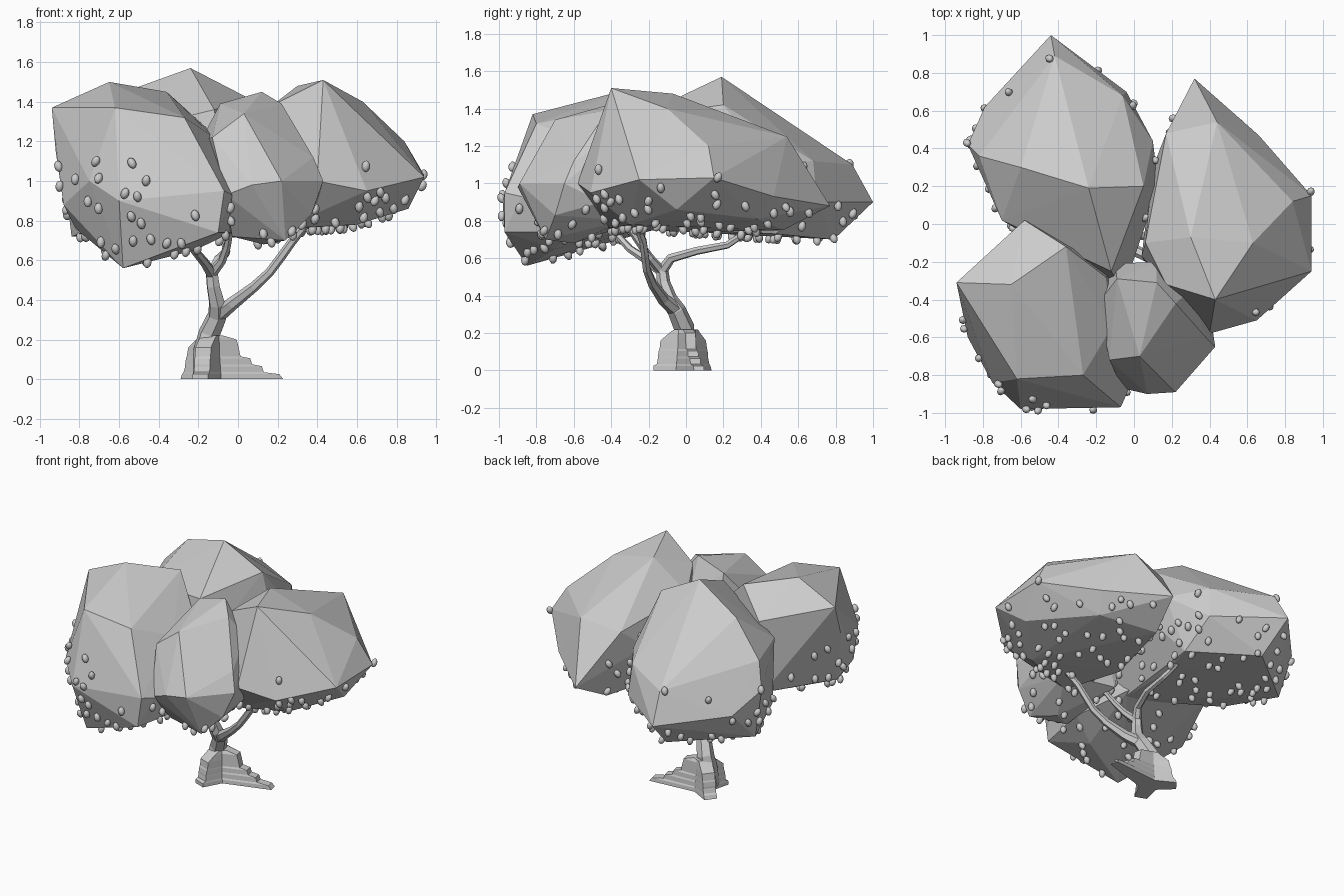
import bpy, bmesh, math, random
from mathutils import Vector, Matrix, Euler

if "Cube" in bpy.data.objects:
    bpy.data.objects.remove(bpy.data.objects["Cube"])

random.seed(4)


def make_object(name, bm):
    bmesh.ops.recalc_face_normals(bm, faces=bm.faces[:])
    me = bpy.data.meshes.new(name)
    bm.to_mesh(me)
    ob = bpy.data.objects.new(name, me)
    bpy.context.collection.objects.link(ob)
    return ob


# Faceted foliage clumps, each the hull of its key corners
def clump(name, pts):
    bm = bmesh.new()
    for p in pts:
        bm.verts.new(p)
    bmesh.ops.convex_hull(bm, input=bm.verts[:], use_existing_faces=False)
    loose = [v for v in bm.verts if not v.link_faces]
    bmesh.ops.delete(bm, geom=loose, context='VERTS')
    ob = make_object(name, bm)
    bm.free()
    return ob


back_left = [
    (-.24, .19, 1.57), (-.44, 1.0, .90), (-.35, .68, 1.23), (-.42, .89, 1.1),
    (-.60, .30, 1.44), (-.88, .42, 1.05), (-.79, .62, .92), (-.82, .36, 1.22),
    (-.70, .02, 1.22), (.13, .20, 1.1), (.10, .44, 1.1), (-.06, .68, 1.12),
    (-.04, .70, .90), (-.06, -.36, 1.0), (-.12, -.25, 1.36), (.05, .20, 1.42),
    (-.40, .79, .70), (-.84, .43, .72), (-.70, .04, .77), (-.10, .20, .73),
    (-.15, -.30, .77), (-.02, .48, .73)]
front_left = [
    (-.94, -.31, 1.37), (-.65, -.32, 1.5), (-.58, .02, 1.3), (-.36, -.12, 1.45),
    (-.62, -.82, 1.37), (-.27, -.80, 1.32), (-.12, -.55, 1.22), (-.15, -.28, 1.26),
    (-.03, -.88, .93), (-.02, -.55, .98), (-.07, -.97, .95), (-.60, -.98, .90),
    (-.75, -.84, 1.0), (-.92, -.40, 1.15), (-.88, -.60, .88), (-.82, -.50, .76),
    (-.58, -.85, .56), (-.22, -.70, .65), (-.10, -.97, .74), (-.60, 0, .80),
    (-.12, -.20, .78), (-.03, -.60, .74)]
front_small = [
    (.12, -.31, 1.45), (-.09, -.29, 1.39), (.22, -.42, 1.39), (.03, -.70, 1.34),
    (-.13, -.72, 1.22), (-.19, -.42, 1.2), (-.06, -.87, .93), (-.03, -.70, .72),
    (.13, -.60, .68), (.24, -.75, .70), (.37, -.70, .83), (.43, -.65, 1.0),
    (.38, -.60, 1.12), (.40, -.45, .90), (.30, -.35, 1.25), (.12, -.20, 1.2),
    (-.10, -.21, 1.15), (.22, -.89, 1.0), (.07, -.90, .98), (-.05, -.25, .80),
    (.30, -.33, .80)]
right = [
    (.43, -.40, 1.51), (.17, .48, 1.2), (.44, .54, 1.25), (.32, .77, .88),
    (.94, -.25, 1.02), (.94, .15, 1.03), (.84, .12, 1.2), (.63, -.10, 1.4),
    (.66, .47, .93), (.30, -.07, 1.48), (.17, -.32, 1.38), (.40, -.58, 1.0),
    (.65, -.51, .95), (.10, .30, 1.05), (.06, -.10, 1.28), (.04, -.17, .95),
    (.86, -.05, .86), (.60, -.30, .78), (.22, -.42, .76), (.25, .52, .75),
    (.60, .38, .81), (.12, 0, .74)]

clumps = [clump("foliage_back_left", back_left), clump("foliage_front_left", front_left),
          clump("foliage_front_small", front_small), clump("foliage_right", right)]


# Root base: three-armed outline lofted through stepped layers
def root_base():
    centre = Vector((-.13, 0, 0))
    angles = [math.atan2(-.16, -.06), math.atan2(.07, .35), math.atan2(.10, -.13)]
    layers = [(0, .17, .36, .17), (.025, .17, .34, .16), (.035, .15, .26, .15),
              (.065, .145, .25, .14), (.075, .145, .20, .14), (.105, .14, .19, .135),
              (.115, .135, .14, .13), (.16, .13, .13, .12), (.20, .08, .12, .07),
              (.22, .05, .05, .05)]
    bm = bmesh.new()
    rings = []
    for i, (z, *tips) in enumerate(layers):
        ring = []
        for k in range(3):
            a, nxt = angles[k], angles[(k + 1) % 3]
            if nxt < a:
                nxt += math.tau
            d = Vector((math.cos(a), math.sin(a), 0))
            s = Vector((-d.y, d.x, 0))
            w = .042 if k != 1 else .028
            for side in (-w, w):
                ring.append(bm.verts.new(centre + d * tips[k] + s * side + Vector((0, 0, z))))
            m = (a + nxt) / 2
            r = .07 - .002 * i
            ring.append(bm.verts.new(centre + Vector((r * math.cos(m), r * math.sin(m), z))))
        rings.append(ring)
    for lo, hi in zip(rings, rings[1:]):
        for j in range(9):
            n = (j + 1) % 9
            bm.faces.new((lo[j], lo[n], hi[n], hi[j]))
    bm.faces.new(rings[0])
    bm.faces.new(rings[-1])
    make_object("root_base", bm)
    bm.free()


root_base()


# Trunk and limbs: tapering faceted tubes along (x, y, z, radius) paths
def limb(name, path):
    cu = bpy.data.curves.new(name, 'CURVE')
    cu.dimensions = '3D'
    cu.bevel_depth = 1
    cu.bevel_resolution = 1
    cu.use_fill_caps = True
    sp = cu.splines.new('POLY')
    sp.points.add(len(path) - 1)
    for p, (x, y, z, r) in zip(sp.points, path):
        p.co = (x, y, z, 1)
        p.radius = r
    tmp = bpy.data.objects.new(name + "_path", cu)
    bpy.context.collection.objects.link(tmp)
    bpy.context.view_layer.update()
    dg = bpy.context.evaluated_depsgraph_get()
    me = bpy.data.meshes.new_from_object(tmp.evaluated_get(dg))
    bpy.data.objects.remove(tmp)
    me.shade_flat()
    ob = bpy.data.objects.new(name, me)
    bpy.context.collection.objects.link(ob)


limb("trunk", [(-.175, -.03, .03, .055), (-.17, -.01, .14, .058), (-.145, -.01, .23, .056),
               (-.105, -.05, .32, .05), (-.105, -.09, .38, .044), (-.125, -.12, .47, .036),
               (-.135, -.13, .56, .032)])
limb("limb_right", [(-.105, -.05, .32, .04), (-.03, -.12, .38, .034), (.08, -.18, .465, .026),
                    (.16, -.21, .54, .023), (.22, -.22, .62, .023), (.27, -.23, .69, .022),
                    (.36, -.27, .80, .018)])
limb("limb_back", [(-.13, -.13, .53, .03), (-.10, -.08, .60, .026), (-.06, .06, .64, .022),
                   (-.06, .22, .67, .02), (-.08, .28, .71, .018), (-.10, .34, .76, .017)])
limb("limb_front_left", [(-.13, -.13, .53, .03), (-.17, -.21, .59, .024),
                         (-.22, -.30, .65, .021), (-.31, -.40, .76, .018)])
limb("limb_front", [(-.135, -.13, .53, .028), (-.08, -.19, .60, .022), (-.055, -.24, .67, .02),
                    (-.03, -.33, .80, .017), (.03, -.42, .85, .015)])


# Fruit scattered over the exposed lower foliage
def inside(p, ob):
    return all((p - f.center).dot(f.normal) < .005 for f in ob.data.polygons)


def scatter_fruit(count):
    bm = bmesh.new()
    tris = [(ob, f) for ob in clumps for f in ob.data.polygons]
    weights = [f.area for _, f in tris]
    placed = []
    while len(placed) < count:
        ob, f = random.choices(tris, weights)[0]
        a, b, c = [ob.data.vertices[i].co for i in f.vertices[:3]]
        u, v = random.random(), random.random()
        if u + v > 1:
            u, v = 1 - u, 1 - v
        p = a + (b - a) * u + (c - a) * v
        if p.z > random.triangular(.8, 1.2, 1.0) or f.normal.z > .5:
            continue
        if any(inside(p, o) for o in clumps if o != ob):
            continue
        if any((p - q).length < .06 for q in placed):
            continue
        placed.append(p)
        rot = Euler((random.uniform(-.5, .5), random.uniform(-.5, .5), 0)).to_matrix().to_4x4()
        pos = p + f.normal * .012
        mat = Matrix.Translation(pos) @ rot @ Matrix.Diagonal((.021, .021, .029, 1))
        bmesh.ops.create_uvsphere(bm, u_segments=8, v_segments=6, radius=1, matrix=mat)
    for f in bm.faces:
        f.smooth = True
    make_object("fruit", bm)
    bm.free()


scatter_fruit(190)
